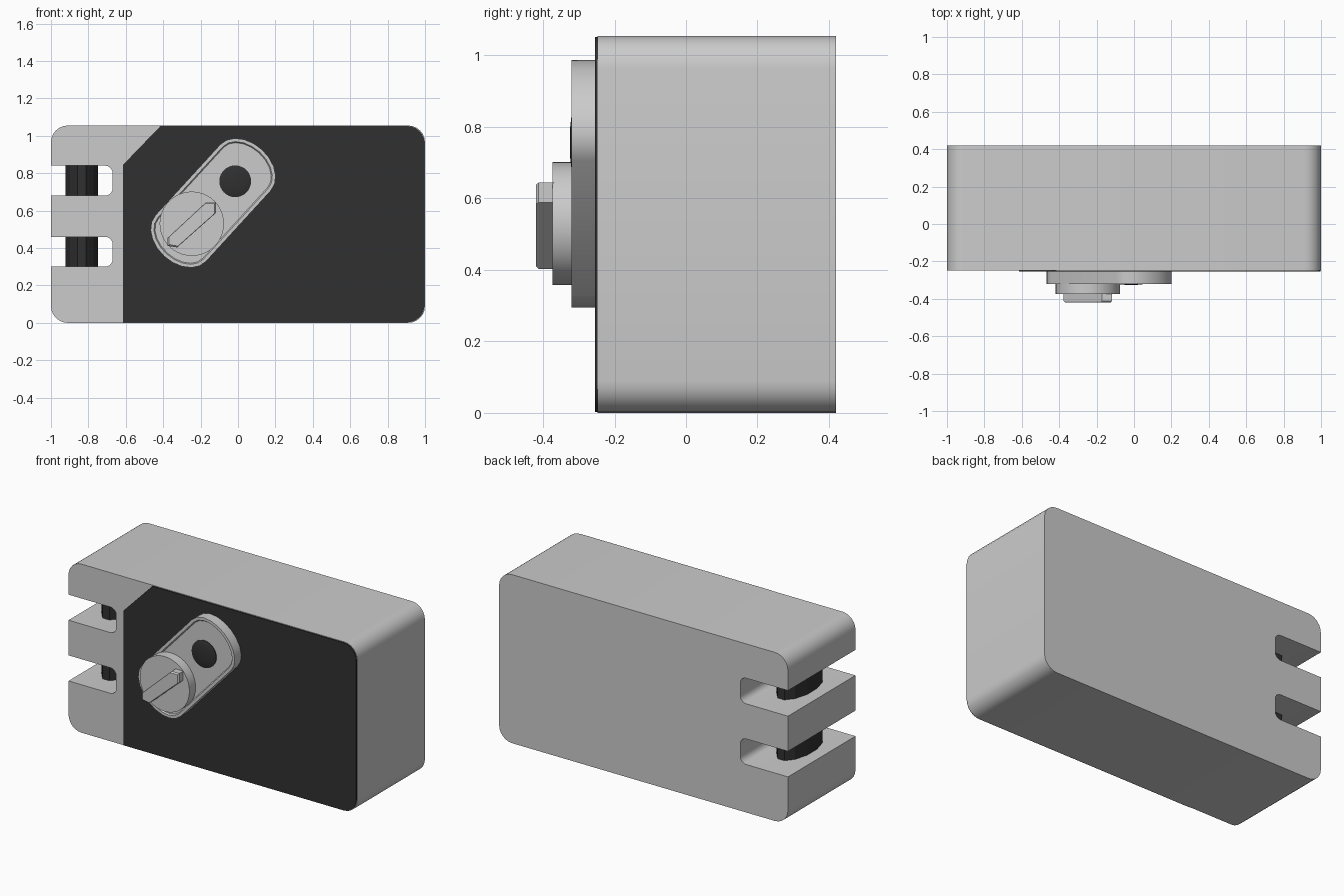
import bpy, bmesh
from math import sin, cos, pi, radians

if "Cube" in bpy.data.objects:
    bpy.data.objects.remove(bpy.data.objects["Cube"])

FRONT, BACK, TOP = -0.248, 0.42, 1.055
R = 0.09


def arc(cx, cz, rx, rz, a0, a1, n=6):
    return [(cx + rx * cos(radians(a0 + (a1 - a0) * i / n)),
             cz + rz * sin(radians(a0 + (a1 - a0) * i / n))) for i in range(n + 1)]


def circle(cx, cz, r, n):
    return [(cx + r * cos(2 * pi * i / n), cz + r * sin(2 * pi * i / n)) for i in range(n)]


def loft(name, rings, mat=None, smooth=True):
    """Closed solid through matching rings of 3D points."""
    bm = bmesh.new()
    loops = [[bm.verts.new(p) for p in ring] for ring in rings]
    n = len(loops[0])
    for a, b in zip(loops, loops[1:]):
        for i in range(n):
            bm.faces.new((a[i], a[(i + 1) % n], b[(i + 1) % n], b[i]))
    bm.faces.new(loops[0])
    bm.faces.new(loops[-1])
    bmesh.ops.recalc_face_normals(bm, faces=bm.faces)
    me = bpy.data.meshes.new(name)
    bm.to_mesh(me)
    bm.free()
    ob = bpy.data.objects.new(name, me)
    bpy.context.collection.objects.link(ob)
    if mat:
        me.materials.append(mat)
    if smooth:
        bpy.context.view_layer.objects.active = ob
        ob.select_set(True)
        bpy.ops.object.shade_smooth_by_angle(angle=radians(30))
        ob.select_set(False)
    return ob


def flat(pts, y):
    return [(x, y, z) for x, z in pts]


def prism(name, pts, y0, y1, mat=None, smooth=True):
    return loft(name, [flat(pts, y0), flat(pts, y1)], mat, smooth)


def material(name, v):
    m = bpy.data.materials.new(name)
    m.diffuse_color = (v, v, v, 1)
    m.use_nodes = True
    m.node_tree.nodes["Principled BSDF"].inputs["Base Color"].default_value = m.diffuse_color
    return m


dark = material("dark", 0.03)
light = material("light_grey", 0.95)

# Body: rounded block with two slots cut into its left edge
slots = [(0.30, 0.46), (0.68, 0.84)]
right_side = arc(1 - R, R, R, R, 270, 360) + arc(1 - R, TOP - R, R, R, 0, 90)
body = right_side + arc(-1 + R, TOP - R, R, R, 90, 180)
for z0, z1 in reversed(slots):
    c = 0.04
    body += [(-1, z1)] + arc(-0.67 - c, z1 - c, c, c, 90, 0, 4)
    body += arc(-0.67 - c, z0 + c, c, c, 0, -90, 4) + [(-1, z0)]
body += arc(-1 + R, R, R, R, 180, 270)
prism("body", body, FRONT, BACK)

# Dark pins standing in the slots
pin = [(-0.835 + 0.09 * cos(2 * pi * (i + .5) / 12), 0.07 + 0.19 * sin(2 * pi * (i + .5) / 12))
       for i in range(12)]
for i, (z0, z1) in enumerate(slots):
    loft(f"slot_pin_{i + 1}", [[(x, y, z) for x, y in pin] for z in (z0, z1)], dark, False)

# Dark front panel with one cut corner
s = 0.003
panel = [(x - s, z + (s if z < 0.5 else -s)) for x, z in right_side]
panel += [(-0.415, TOP - s), (-0.615, 0.845), (-0.615, s)]
prism("front_panel", panel, -0.255, FRONT, dark)


# Slanted oblong plate with a raised rim
def oblong(inset):
    w = 0.183 - inset
    e = 0.13 - inset
    local = arc(0.257, 0, e, w, -90, 90, 10) + arc(-0.257, 0, e, w, 90, 270, 10)
    c, sn = cos(radians(47.5)), sin(radians(47.5))
    return [(-0.133 + u * c - v * sn, 0.641 + u * sn + v * c) for u, v in local]


loft("oblong_plate", [flat(oblong(0), -0.254), flat(oblong(0), -0.32),
                      flat(oblong(0.018), -0.32), flat(oblong(0.024), -0.312)], light)

# Domed dark button
loft("button", [flat(circle(-0.015, 0.757, r, 32), y) for r, y in
                [(0.085, -0.31), (0.085, -0.316), (0.07, -0.321), (0.035, -0.325)]], dark)

# Round knob with a diagonal grip bar
prism("knob", circle(-0.247, 0.53, 0.172, 40), -0.31, -0.373)
bar = [(-0.118, .645), (-.171, .645), (-.376, .455), (-.376, .412), (-.326, .403), (-.118, .588)]
inner = [(-0.246 + (x + 0.246) * 0.94, 0.526 + (z - 0.526) * 0.94) for x, z in bar]
loft("grip_bar", [flat(bar, -0.37), flat(bar, -0.412), flat(inner, -0.42)], None, False)
